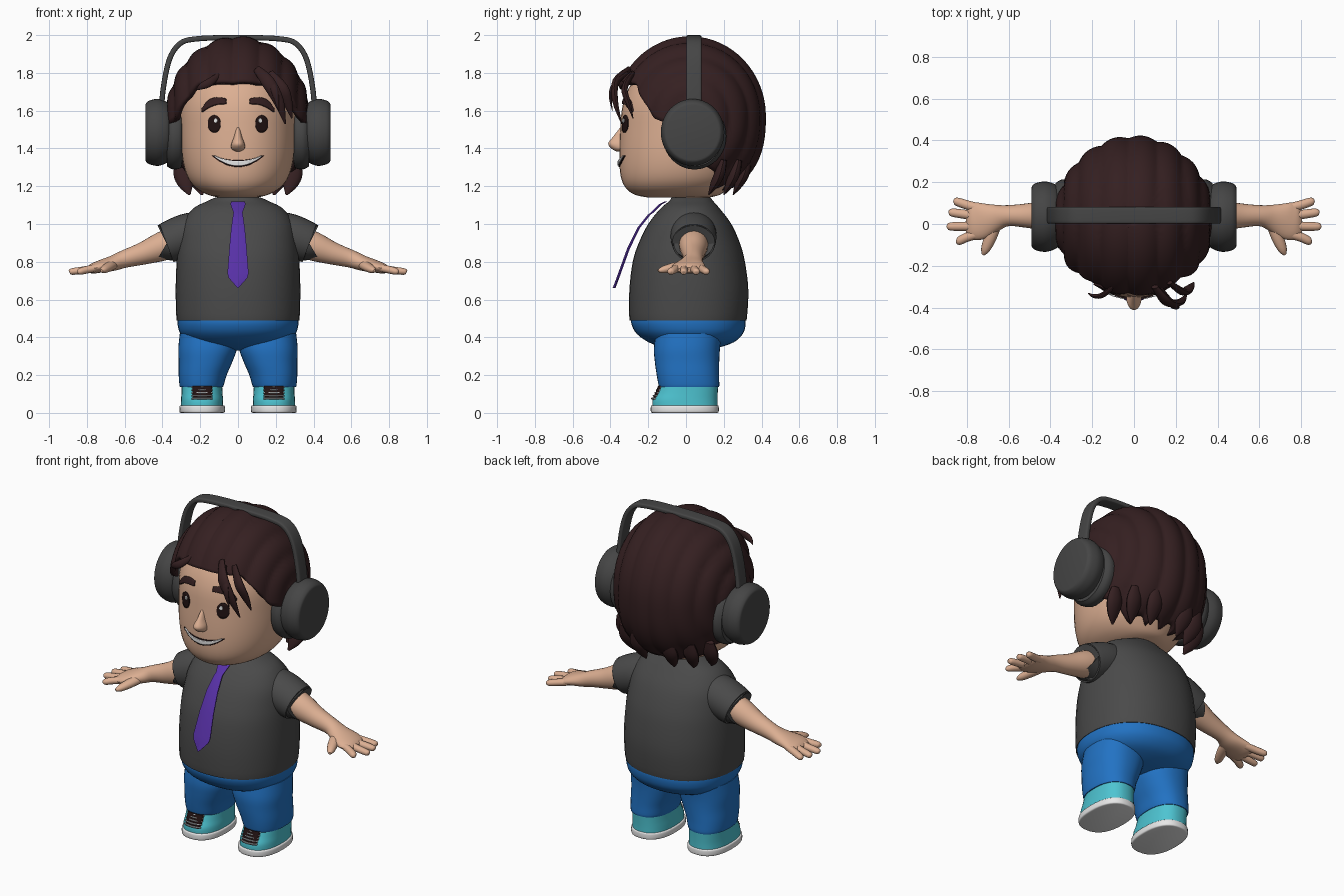
import bpy, bmesh
from math import sin, cos, pi, acos, atan2, hypot, radians, copysign
from mathutils import Vector
from mathutils.bvhtree import BVHTree

if "Cube" in bpy.data.objects:
    bpy.data.objects.remove(bpy.data.objects["Cube"])


def material(name, *rgb):
    m = bpy.data.materials.new(name)
    m.use_nodes = True
    m.diffuse_color = (*rgb, 1)
    m.node_tree.nodes["Principled BSDF"].inputs["Base Color"].default_value = (*rgb, 1)
    return m


SKIN = material("skin", .72, .43, .29)
HAIR = material("dark brown hair", .035, .014, .015)
SHIRT = material("charcoal cloth", .068, .068, .068)
PLASTIC = material("charcoal plastic", .06, .06, .06)
JEANS = material("blue denim", .016, .17, .55)
TEAL = material("teal canvas", .075, .55, .64)
PURPLE = material("purple silk", .095, .03, .38)
WHITE = material("white", .85, .85, .85)
DARK = material("dark eye", .015, .006, .006)
GREY = material("grey lace", .4, .42, .43)


def smooth(rows, steps):
    """Catmull-Rom interpolation of equal-length tuples."""
    out = []
    for i in range(len(rows) - 1):
        a, b, c, d = (rows[max(0, min(len(rows) - 1, i + k))] for k in (-1, 0, 1, 2))
        for s in range(steps):
            t = s / steps
            out.append(tuple(q + .5 * t * (r - p + t * (2*p - 5*q + 4*r - w + t * (3*q - p - 3*r + w)))
                             for p, q, r, w in zip(a, b, c, d)))
    return out + [tuple(rows[-1])]


def skin(name, rings, mat, mirror=False, closed=True, caps=True, thick=0, angle=40):
    """Join rings of points into a surface."""
    bm = bmesh.new()
    loops = [[bm.verts.new(p) for p in ring] for ring in rings]
    n = len(loops[0])
    for a, b in zip(loops, loops[1:]):
        for i in range(n if closed else n - 1):
            j = (i + 1) % n
            bm.faces.new((a[i], a[j], b[j], b[i]))
    if caps:
        bm.faces.new(loops[0])
        bm.faces.new(loops[-1])
    bmesh.ops.recalc_face_normals(bm, faces=bm.faces)
    me = bpy.data.meshes.new(name)
    bm.to_mesh(me)
    bm.free()
    me.materials.append(mat)
    ob = bpy.data.objects.new(name, me)
    bpy.context.collection.objects.link(ob)
    bpy.ops.object.select_all(action='DESELECT')
    ob.select_set(True)
    bpy.context.view_layer.objects.active = ob
    bpy.ops.object.shade_smooth_by_angle(angle=radians(angle))
    if thick:
        mod = ob.modifiers.new("thickness", 'SOLIDIFY')
        mod.thickness, mod.offset = thick, 0
    if mirror:
        ob.modifiers.new("mirror", 'MIRROR')
    return ob


def oval(n, power):
    for i in range(n):
        c, s = cos(2 * pi * i / n), sin(2 * pi * i / n)
        yield copysign(abs(c) ** (2 / power), c), copysign(abs(s) ** (2 / power), s)


def loft(name, rows, mat, power=2, steps=4, n=40, **kw):
    """Rows: height, centre x, half width, front y, back y."""
    rings = [[(x + w * u, (f + b) / 2 + (b - f) / 2 * v, z) for u, v in oval(n, power)]
             for z, x, w, f, b in smooth(rows, steps)]
    return skin(name, rings, mat, **kw)


def tube(name, rows, mat, up=(0, 0, 1), power=2, steps=4, n=20, **kw):
    """Rows: x, y, z and the two half widths of the section."""
    rows, rings = smooth(rows, steps), []
    for i, r in enumerate(rows):
        t = Vector(rows[min(i + 1, len(rows) - 1)][:3]) - Vector(rows[max(i - 1, 0)][:3])
        a = Vector(up).cross(t).normalized()
        b = t.cross(a).normalized()
        rings.append([Vector(r[:3]) + a * r[3] * u + b * r[4] * v for u, v in oval(n, power)])
    return skin(name, rings, mat, **kw)


# Head, nose and neck
head = loft("head", [(1.14, 0, .1, -.2, .12), (1.155, 0, .16, -.27, .18), (1.19, 0, .222, -.318, .22),
                     (1.25, 0, .268, -.345, .27), (1.35, 0, .295, -.353, .3), (1.5, 0, .305, -.348, .32),
                     (1.65, 0, .3, -.33, .3), (1.78, 0, .25, -.26, .25), (1.88, 0, .1, -.1, .1)], SKIN, 2.1)
loft("nose", [(1.385, 0, .014, -.37, -.33), (1.398, 0, .034, -.393, -.3), (1.425, 0, .035, -.412, -.3),
              (1.46, 0, .022, -.388, -.3), (1.515, 0, .01, -.345, -.3)], SKIN, n=20)
loft("neck", [(1.08, 0, .11, -.07, .13), (1.2, 0, .11, -.07, .12)], SKIN)

# Painted face details, laid on the head surface
tree = BVHTree.FromPolygons([v.co for v in head.data.vertices], [p.vertices for p in head.data.polygons])


def decal(name, stations, mat, lift=.002, thick=.008, **kw):
    """Stations: x, lower z, upper z."""
    grid = []
    for x, lo, hi in smooth(stations, 3):
        column = [(x, lo + (hi - lo) * k / 6) for k in range(7)]
        grid.append([tree.ray_cast(Vector((u, -1, z)), Vector((0, 1, 0)))[0] - Vector((0, lift, 0))
                     for u, z in column])
    return skin(name, grid, mat, closed=False, caps=False, thick=thick, **kw)


def disc(name, cx, cz, rx, rz, mat, lift):
    angles = [pi * (k + .3) / 10.6 for k in range(11)]
    decal(name, [(cx - rx * cos(a), cz - rz * sin(a), cz + rz * sin(a)) for a in angles],
          mat, lift, mirror=True)


def smile(name, half, low, high, mat, lift):
    xs = [half * k / 6 for k in range(-6, 7)]
    decal(name, [(x, low + (1.359 - low) * (x / half) ** 2, high + (1.363 - high) * (x / half) ** 2)
                 for x in xs], mat, lift)


disc("eye", .125, 1.53, .033, .046, DARK, .003)
disc("eye_glint", .117, 1.547, .009, .012, WHITE, .008)
decal("eyebrow", [(.063, 1.635, 1.662), (.11, 1.632, 1.668), (.155, 1.615, 1.652), (.188, 1.592, 1.608)],
      HAIR, .004, .02, mirror=True)
smile("mouth", .135, 1.302, 1.338, DARK, .002)
smile("teeth", .125, 1.309, 1.333, WHITE, .006)

# Hair cap with front-to-back ridges and a ragged lower edge
LINE = [(0, 1.75), (38, 1.74), (50, 1.66), (62, 1.56), (85, 1.5), (105, 1.3), (125, 1.19), (181, 1.18)]


def hairline(deg):
    for (a, za), (b, zb) in zip(LINE, LINE[1:]):
        if a <= deg <= b:
            z = za + (zb - za) * (deg - a) / (b - a)
            return z + .03 * abs(sin(radians(deg * 7))) * (deg > 95)


rows, around = 28, 144
hair = []
for i in range(rows + 1):
    ring = []
    for j in range(around):
        phi = 2 * pi * j / around - pi
        end = acos((hairline(abs(phi) * 180 / pi) - 1.57) / .41)
        t = cos(.04 + (end - .04) * i / rows)
        p = 2 if t > 0 else 2.5
        s = (1 - abs(t) ** p) ** (1 / p)
        d = Vector((.355 * s * sin(phi), -.375 * s * cos(phi), .395 * t))
        bump = 1 + .04 * abs(sin(9 * atan2(d.x, hypot(d.y, d.z)) + .6))
        ring.append(Vector((0, .02, 1.57)) + d * bump)
    hair.append(ring)
skin("hair_cap", hair, HAIR, caps=False, thick=.03, angle=60)


def lock(name, points, width, **kw):
    size = [.6, 1, .8, .12]
    tube(name, [(*p, width * s, width * .55 * s) for p, s in zip(points, size)],
         HAIR, up=(0, -1, 0), n=12, **kw)


# Loose locks: fringe on the left, small tuft on the right, nape ends
lock("fringe_long", [(.1, -.3, 1.82), (.16, -.372, 1.75), (.215, -.375, 1.65), (.25, -.34, 1.53)], .035)
lock("fringe_outer", [(.17, -.28, 1.8), (.235, -.325, 1.72), (.265, -.305, 1.64), (.285, -.28, 1.56)], .03)
lock("fringe_tip", [(.13, -.31, 1.8), (.18, -.38, 1.74), (.2, -.4, 1.68), (.215, -.39, 1.6)], .02)
lock("right_tuft", [(-.1, -.3, 1.79), (-.15, -.34, 1.75), (-.19, -.345, 1.73), (-.22, -.33, 1.71)], .022)
for k, (x, y) in enumerate([(.27, .12), (.2, .2), (.1, .25)]):
    lock("nape_lock_%d" % k, [(x * 1.1, y + .08, 1.34), (x * 1.08, y + .06, 1.27),
                              (x * 1.02, y + .03, 1.21), (x * .95, y, 1.155)], .05, mirror=True)

# Headphones
tube("ear_pad", [(.295, .045, 1.465, .14, .15), (.305, .045, 1.465, .162, .17), (.345, .045, 1.465, .168, .176),
                 (.375, .045, 1.465, .15, .16)], PLASTIC, n=40, mirror=True)
tube("ear_cup", [(.36, .035, 1.485, .13, .135), (.372, .035, 1.485, .152, .158), (.42, .035, 1.485, .168, .177),
                 (.465, .035, 1.485, .162, .17), (.485, .035, 1.485, .15, .157), (.49, .035, 1.485, .138, .146)],
     PLASTIC, n=40, mirror=True)
side = [(.405, 1.6), (.398, 1.7), (.375, 1.83), (.345, 1.91), (.295, 1.963), (.22, 1.98), (.1, 1.986)]
arc = side + [(-x, z) for x, z in reversed(side)]
tube("headband", [(x, .042, z, .014, .04) for x, z in arc], PLASTIC, up=(0, 1, 0), power=5, n=24)

# Shirt with sleeves
loft("shirt", [(.495, 0, .318, -.29, .312), (.5, 0, .326, -.3, .322), (.65, 0, .33, -.3, .33),
               (.8, 0, .325, -.282, .312), (.9, 0, .315, -.25, .285), (1, 0, .295, -.2, .24),
               (1.08, 0, .24, -.137, .18), (1.12, 0, .165, -.09, .145), (1.14, 0, .118, -.075, .13),
               (1.135, 0, .1, -.06, .12)], SHIRT, 2.2)
tube("sleeve", [(.16, .04, .975, .11, .1), (.27, .04, .94, .122, .115), (.37, .04, .902, .115, .108),
                (.376, .04, .9, .107, .1), (.379, .04, .899, .095, .088)], SHIRT, n=32, mirror=True)

# Necktie
tie = [(1.12, .036, -.1), (1.105, .04, -.13), (1.06, .024, -.175), (1.05, .026, -.19), (.98, .036, -.246),
       (.87, .046, -.3), (.74, .056, -.347), (.715, .05, -.356), (.662, .003, -.376)]
skin("necktie", [[(-w, y - .003, z), (0, y - .012, z), (w, y - .003, z), (w, y + .003, z), (-w, y + .003, z)]
                 for z, w, y in tie], PURPLE, angle=25)

# Arms and hands
tube("arm_and_palm", [(.28, .04, .925, .08, .08), (.4, .04, .882, .075, .077), (.5, .04, .845, .06, .06),
                      (.6, .04, .815, .05, .047), (.66, .03, .793, .064, .041), (.73, .015, .775, .088, .033),
                      (.775, .012, .763, .085, .026), (.8, .012, .757, .065, .012)], SKIN, n=24, mirror=True)
fingers = [(.075, .85, .108), (.035, .872, .055), (-.01, .88, -.012), (-.045, .838, -.082)]
for k, (y, tx, ty) in enumerate(fingers):
    tube("finger_%d" % k, [(.74, y, .77, .023, .02), (.8, y + (ty - y) * .5, .758, .022, .02),
                           (tx, ty, .748, .019, .017), (tx + .013, ty * 1.02, .745, .006, .006)],
         SKIN, n=12, mirror=True)
tube("thumb", [(.66, .01, .785, .03, .026), (.685, -.06, .772, .03, .025), (.71, -.12, .758, .022, .019),
               (.722, -.147, .752, .007, .007)], SKIN, n=12, mirror=True)

# Trousers
loft("trouser_hips", [(.51, 0, .318, -.288, .312), (.47, 0, .32, -.289, .316), (.42, 0, .305, -.262, .302),
                      (.375, 0, .255, -.2, .255), (.345, 0, .16, -.12, .17), (.33, 0, .06, -.05, .08)],
     JEANS, 2.2)
loft("trouser_leg", [(.138, .193, .108, -.137, .168), (.142, .193, .116, -.144, .176), (.2, .187, .127, -.155, .175),
                     (.27, .172, .142, -.165, .176), (.34, .161, .155, -.17, .18), (.42, .158, .15, -.16, .19)],
     JEANS, 2.3, mirror=True)

# Shoes
loft("shoe_sole", [(0, .19, .112, -.178, .165), (.006, .19, .12, -.186, .173), (.034, .19, .12, -.186, .173),
                   (.04, .19, .112, -.18, .168)], WHITE, 2.4, mirror=True)
loft("shoe_upper", [(.035, .19, .112, -.178, .167), (.07, .19, .111, -.176, .167), (.105, .191, .109, -.157, .168),
                    (.15, .192, .108, -.138, .17)], TEAL, 2.4, mirror=True)
loft("shoe_tongue", [(.07, .19, .048, -.179, -.12), (.105, .19, .052, -.163, -.11), (.143, .19, .052, -.147, -.1)],
     DARK, 4, mirror=True)
for k in range(5):
    y, z = -.176 + .0085 * k, .076 + .015 * k
    tube("shoe_lace_%d" % k, [(.136, y + .012, z, .006, .005), (.19, y - .003, z, .006, .005),
                              (.244, y + .012, z, .006, .005)], GREY, n=8, mirror=True)
